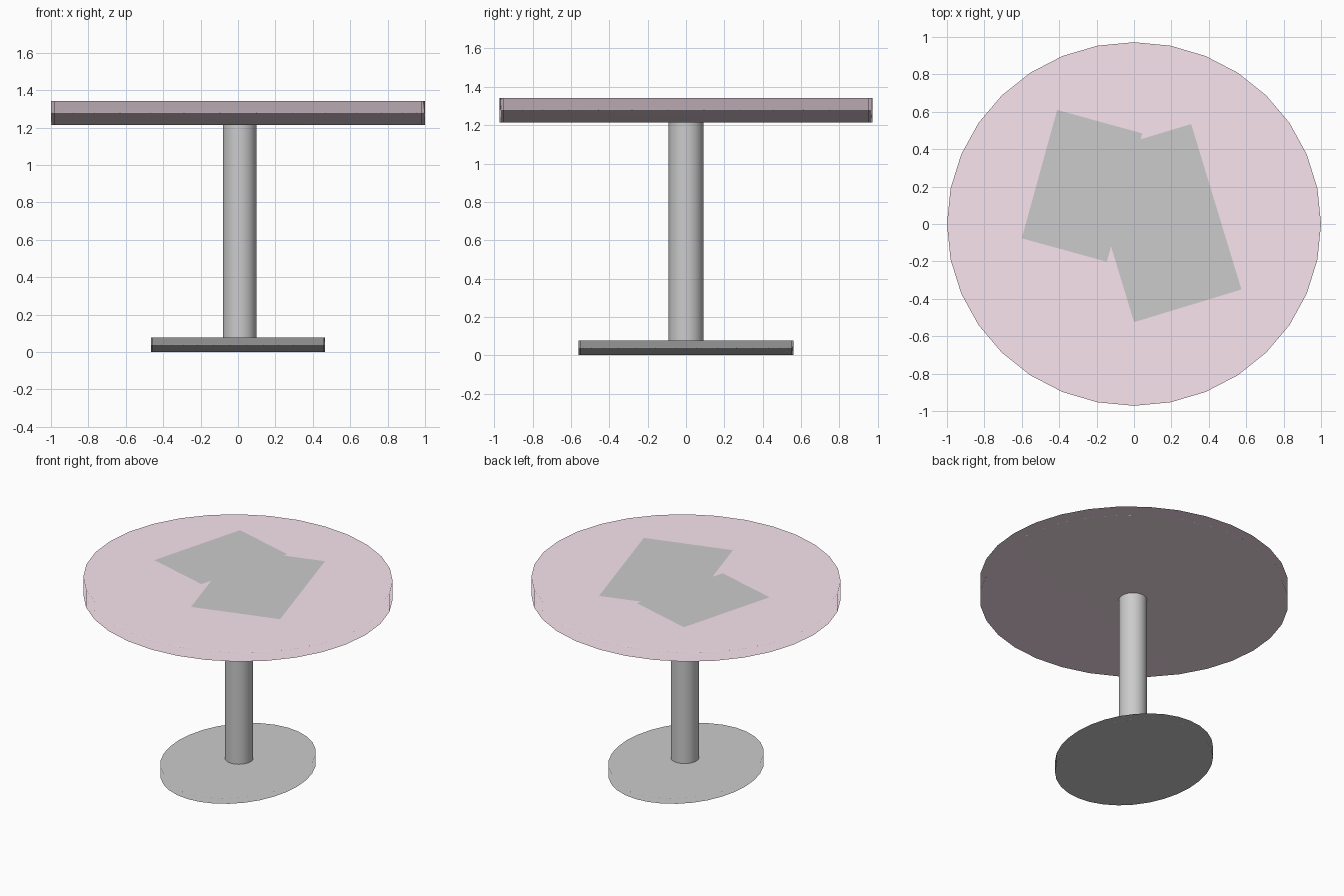
import bpy
import math

if "Cube" in bpy.data.objects:
    bpy.data.objects.remove(bpy.data.objects["Cube"])

SIDES = 32


def disc(name, rx, ry, z0, z1, x=0.0, y=0.0, capped=True):
    """Upright elliptical cylinder, smooth shaded, spanning z0 to z1."""
    bpy.ops.mesh.primitive_cylinder_add(
        vertices=SIDES, radius=1, depth=1,
        end_fill_type='NGON' if capped else 'NOTHING',
        location=(x, y, (z0 + z1) / 2))
    ob = bpy.context.object
    ob.name = name
    ob.scale = (rx, ry, z1 - z0)
    bpy.ops.object.transform_apply(location=False, rotation=False, scale=True)
    bpy.ops.object.shade_smooth()
    if capped:
        # large caps dominate the rim normals
        mod = ob.modifiers.new("flat_caps", 'WEIGHTED_NORMAL')
        mod.weight = 90
    return ob


def sheet(name, x, y, z, width, length, degrees):
    """Flat rectangular sheet lying on the table top."""
    bpy.ops.mesh.primitive_plane_add(
        size=1, location=(x, y, z), rotation=(0, 0, math.radians(degrees)))
    ob = bpy.context.object
    ob.name = name
    ob.scale = (width, length, 1)
    return ob


# Pedestal: oval foot and round column
disc("base", 0.465, 0.56, 0.0, 0.077)
disc("column", 0.09, 0.091, 0.07, 1.22, x=0.009, capped=False)

# Round pink table top
top = disc("table_top", 1.0, 0.972, 1.215, 1.342)
pink = bpy.data.materials.new("pink")
pink.diffuse_color = (0.95, 0.78, 0.86, 1)
pink.use_nodes = True
pink.node_tree.nodes["Principled BSDF"].inputs["Base Color"].default_value = pink.diffuse_color
top.data.materials.append(pink)

# Two overlapping sheets on the table
sheet("small_sheet", -0.278, 0.204, 1.344, 0.472, 0.712, -15.4)
sheet("large_sheet", 0.153, 0.005, 1.345, 0.60, 0.925, 16.9)
